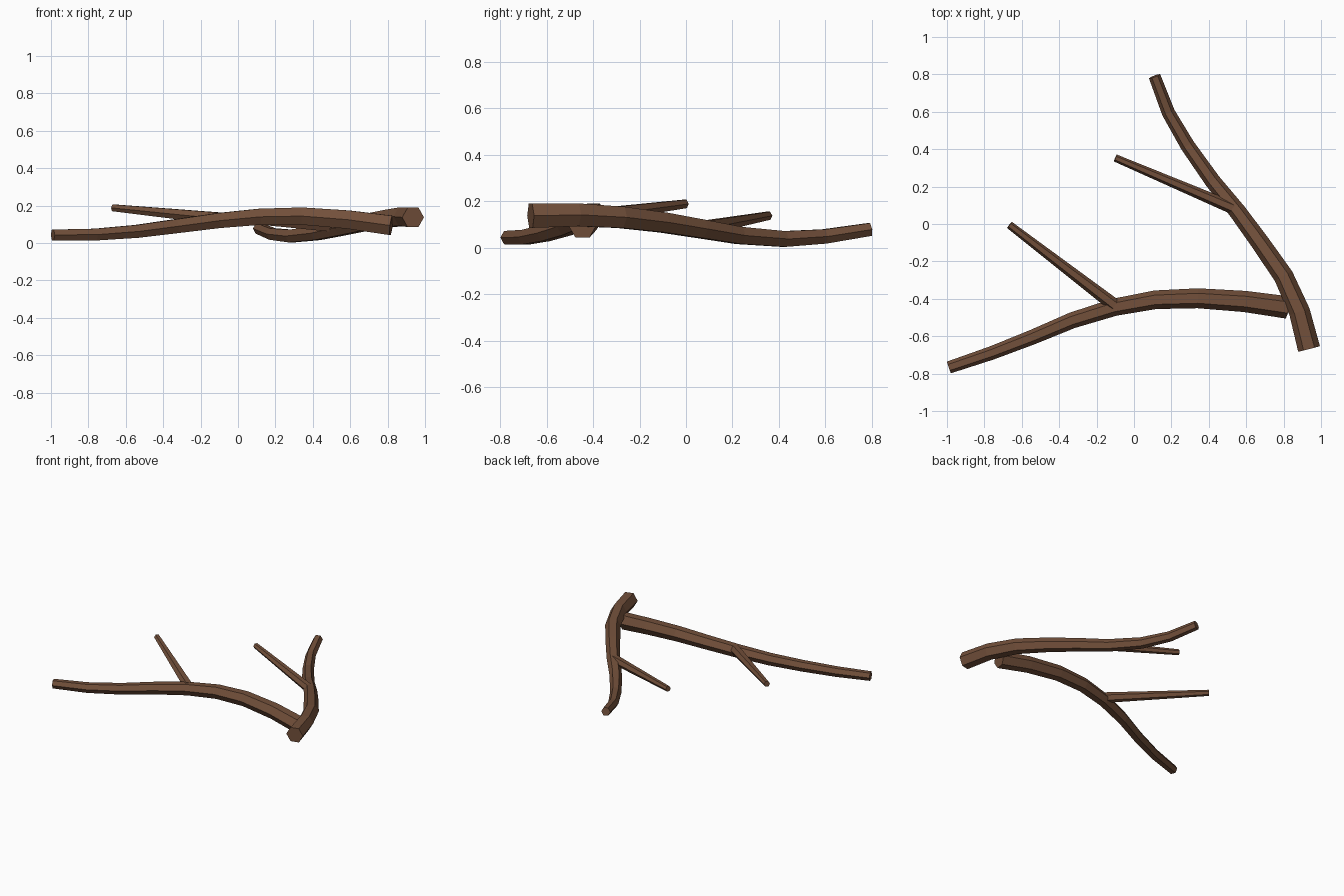
import bpy, bmesh, math
from mathutils import Vector

cube = bpy.data.objects.get("Cube")
if cube:
    bpy.data.objects.remove(cube, do_unlink=True)

bark = bpy.data.materials.new("brown_bark")
bark.use_nodes = True
colour = (0.17, 0.08, 0.043, 1)
bark.diffuse_color = colour
bark.node_tree.nodes["Principled BSDF"].inputs["Base Color"].default_value = colour

SIDES = 6


def branch(name, path, r_start, r_end):
    """Tapered six-sided tube along a path, with flat ends."""
    pts = [Vector(p) for p in path]
    last = len(pts) - 1
    bm = bmesh.new()
    rings = []
    for i, p in enumerate(pts):
        tangent = (pts[min(i + 1, last)] - pts[max(i - 1, 0)]).normalized()
        side = tangent.cross(Vector((0, 0, 1))).normalized()
        up = side.cross(tangent)
        r = r_start + (r_end - r_start) * i / last
        ring = []
        for k in range(SIDES):
            a = math.tau * k / SIDES
            ring.append(bm.verts.new(p + r * (side * math.cos(a) + up * math.sin(a))))
        rings.append(ring)
    for low, high in zip(rings, rings[1:]):
        for k in range(SIDES):
            n = (k + 1) % SIDES
            bm.faces.new((low[k], low[n], high[n], high[k]))
    bm.faces.new(rings[0])
    bm.faces.new(rings[-1])
    bmesh.ops.recalc_face_normals(bm, faces=bm.faces)
    mesh = bpy.data.meshes.new(name)
    bm.to_mesh(mesh)
    bm.free()
    mesh.materials.append(bark)
    obj = bpy.data.objects.new(name, mesh)
    bpy.context.collection.objects.link(obj)
    return obj


# Long stick lying across the front, with its twig
branch("front_stick", [
    (0.82, -0.446, 0.094), (0.59, -0.414, 0.125), (0.34, -0.397, 0.144),
    (0.115, -0.405, 0.14), (-0.104, -0.445, 0.12), (-0.33, -0.515, 0.09),
    (-0.543, -0.605, 0.062), (-0.762, -0.69, 0.045), (-0.99, -0.767, 0.043),
], 0.06, 0.033)
branch("front_twig", [(-0.104, -0.435, 0.132), (-0.666, -0.005, 0.188)], 0.036, 0.021)

# Curved stick running to the back, with its twig
branch("back_stick", [
    (0.936, -0.668, 0.137), (0.885, -0.47, 0.141), (0.80, -0.28, 0.13),
    (0.675, -0.10, 0.108), (0.553, 0.067, 0.08), (0.42, 0.23, 0.052),
    (0.286, 0.42, 0.037), (0.184, 0.595, 0.048), (0.11, 0.79, 0.078),
], 0.06, 0.032)
branch("back_twig", [(0.553, 0.075, 0.085), (-0.10, 0.353, 0.137)], 0.034, 0.02)
